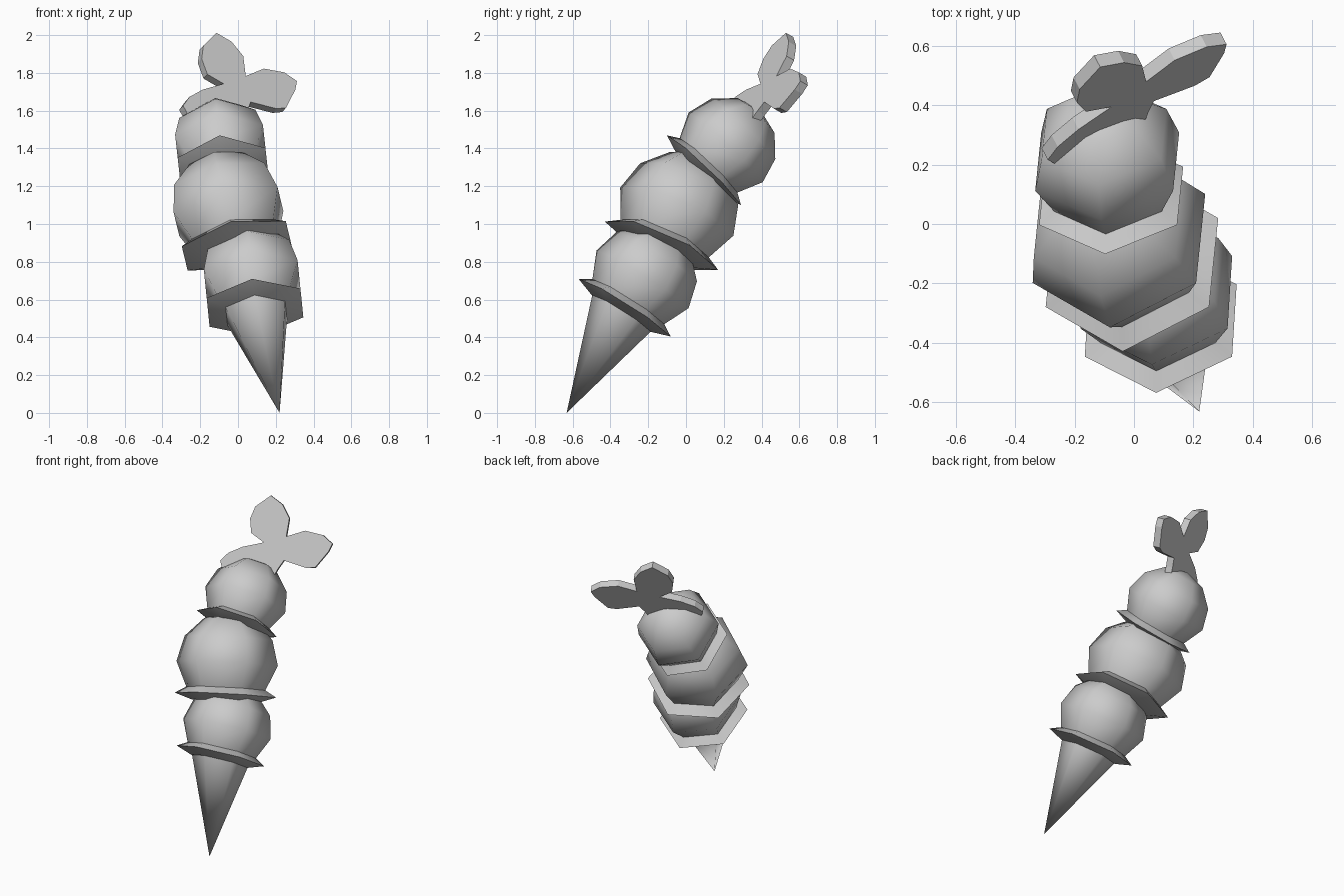
import bpy, bmesh, math
from mathutils import Vector

if "Cube" in bpy.data.objects:
    bpy.data.objects.remove(bpy.data.objects["Cube"], do_unlink=True)

GREY = (0.6, 0.6, 0.6, 1.0)
mat = bpy.data.materials.new("plain_grey")
mat.use_nodes = True
mat.diffuse_color = GREY
mat.node_tree.nodes["Principled BSDF"].inputs["Base Color"].default_value = GREY


def finish(name, bm, smooth_angle=None):
    bmesh.ops.recalc_face_normals(bm, faces=bm.faces)
    mesh = bpy.data.meshes.new(name)
    bm.to_mesh(mesh)
    bm.free()
    mesh.materials.append(mat)
    obj = bpy.data.objects.new(name, mesh)
    bpy.context.collection.objects.link(obj)
    if smooth_angle:
        bpy.ops.object.select_all(action="DESELECT")
        obj.select_set(True)
        bpy.context.view_layer.objects.active = obj
        bpy.ops.object.shade_smooth_by_angle(angle=math.radians(smooth_angle))
    return obj


def hex_ring(bm, centre, axis, radius, height):
    """Six-sided ring around a tilted axis, one corner to the front."""
    n = axis.normalized()
    front = Vector((0, -1, 0))
    front = (front - n * front.dot(n)).normalized()
    side = n.cross(front)
    ring = []
    for i in range(6):
        a = i * math.pi / 3
        offset = (front * math.cos(a) + side * math.sin(a)) * radius
        ring.append(bm.verts.new(centre + n * height + offset))
    return ring


def bridge(bm, low, high):
    for i in range(6):
        j = (i + 1) % 6
        bm.faces.new((low[i], low[j], high[j], high[i]))


def fan(bm, ring, tip):
    v = bm.verts.new(tip)
    for i in range(6):
        bm.faces.new((ring[i], ring[(i + 1) % 6], v))


# Scoop profile as (radius, height), in units of the scoop radius:
# underside, skirt rim, notch, then the upper dome
PROFILE = [(0.65, -0.12), (1, 0), (0.78, 0.13), (1, 0.62), (0.866, 1.12), (0.5, 1.486)]
POLE = 1.62


def scoop(name, centre, axis, size):
    bm = bmesh.new()
    rings = [hex_ring(bm, centre, axis, r * size, h * size) for r, h in PROFILE]
    for low, high in zip(rings, rings[1:]):
        bridge(bm, low, high)
    bm.faces.new(rings[0])
    fan(bm, rings[-1], centre + axis.normalized() * POLE * size)
    return finish(name, bm, 72)


SCOOPS = {
    "lower_scoop": ((0.09, -0.325, 0.557), (-0.085, 0.534, 0.845), 0.288),
    "middle_scoop": ((-0.007, -0.13, 0.885), (-0.22, 0.41, 0.91), 0.327),
    "upper_scoop": ((-0.077, 0.095, 1.285), (-0.08, 0.69, 0.725), 0.27),
}
for name, (centre, axis, size) in SCOOPS.items():
    scoop(name, Vector(centre), Vector(axis), size)

# Cone: hexagonal rim inside the lower scoop, narrowing to the tip
bm = bmesh.new()
centre, axis, _ = SCOOPS["lower_scoop"]
rim = hex_ring(bm, Vector(centre), Vector(axis), 0.193, 0)
bm.faces.new(rim)
fan(bm, rim, Vector((0.22, -0.632, 0)))
finish("cone", bm, 62)

# Leaf sprig: flat three-lobed plate, one lobe sunk into the upper scoop
OUTLINE = [
    # upright lobe
    (0.07, 0.1), (0.1, 0.215), (0.064, 0.306), (-0.006, 0.37),
    (-0.112, 0.309), (-0.152, 0.235), (-0.153, 0.143), (-0.078, 0.075),
    # sunken lobe
    (-0.215, 0.06), (-0.31, 0.03), (-0.367, -0.014), (-0.36, -0.06),
    (-0.25, -0.23), (-0.14, -0.26), (-0.05, -0.17), (0, -0.1), (0.041, -0.052),
    # side lobe
    (0.179, -0.112), (0.237, -0.115), (0.333, -0.02), (0.361, 0.027),
    (0.306, 0.087), (0.194, 0.126),
]
THICK = 0.05
hub = Vector((0.005, 0.43, 1.675))
across = Vector((0.846, 0.516, 0.129)).normalized()
facing = across.cross(Vector((-0.389, 0.295, 0.872))).normalized()
up = facing.cross(across)
bm = bmesh.new()
face = bm.faces.new([bm.verts.new(hub + across * a + up * b + facing * THICK / 2)
                     for a, b in OUTLINE])
extruded = bmesh.ops.extrude_face_region(bm, geom=[face], use_keep_orig=True)["geom"]
bmesh.ops.translate(bm, vec=-facing * THICK,
                    verts=[g for g in extruded if isinstance(g, bmesh.types.BMVert)])
finish("leaf_sprig", bm)
